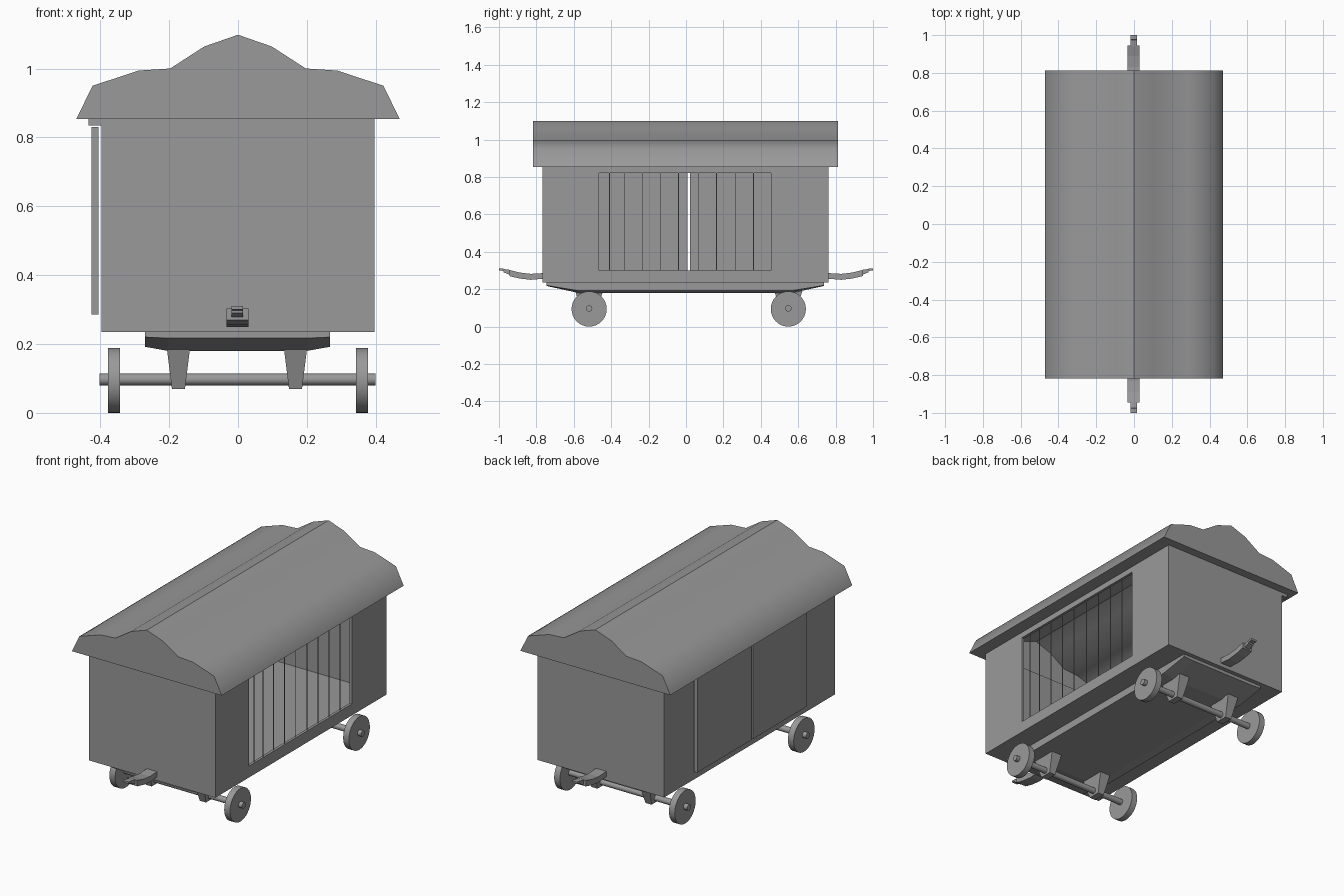
import bpy, bmesh, math
from mathutils import Matrix, Vector

if "Cube" in bpy.data.objects:
    bpy.data.objects.remove(bpy.data.objects["Cube"])

# Dark grey used on every part
grey = bpy.data.materials.new("dark_grey")
grey.diffuse_color = (.32, .32, .32, 1)
grey.use_nodes = True
grey.node_tree.nodes["Principled BSDF"].inputs["Base Color"].default_value = grey.diffuse_color


def finish(name, bm):
    bmesh.ops.recalc_face_normals(bm, faces=bm.faces[:])
    me = bpy.data.meshes.new(name)
    bm.to_mesh(me)
    bm.free()
    me.materials.append(grey)
    ob = bpy.data.objects.new(name, me)
    bpy.context.collection.objects.link(ob)
    return ob


def box(name, x, y, z):
    bm = bmesh.new()
    size = Vector((x[1] - x[0], y[1] - y[0], z[1] - z[0]))
    mid = Vector((x[0] + x[1], y[0] + y[1], z[0] + z[1])) / 2
    bmesh.ops.create_cube(bm, size=1, matrix=Matrix.Translation(mid) @ Matrix.Diagonal(size).to_4x4())
    return finish(name, bm)


def loft(name, sections):
    """Join equal-length point loops and cap both ends."""
    bm = bmesh.new()
    rings = [[bm.verts.new(p) for p in s] for s in sections]
    n = len(rings[0])
    for a, b in zip(rings, rings[1:]):
        for i in range(n):
            j = (i + 1) % n
            bm.faces.new((a[i], a[j], b[j], b[i]))
    bm.faces.new(rings[0])
    bm.faces.new(rings[-1])
    return finish(name, bm)


def rod(name, x0, x1, y, z, r, sides):
    bm = bmesh.new()
    m = Matrix.Translation(((x0 + x1) / 2, y, z)) @ Matrix.Rotation(math.pi / 2, 4, 'Y')
    bmesh.ops.create_cone(bm, cap_ends=True, segments=sides, radius1=r, radius2=r, depth=x1 - x0, matrix=m)
    for f in bm.faces:
        f.smooth = len(f.verts) == 4
    for e in bm.edges:
        e.smooth = e.calc_face_angle() < 0.8
    return finish(name, bm)


def cut(ob, cutter):
    mod = ob.modifiers.new("cut", 'BOOLEAN')
    mod.operation, mod.object, mod.solver = 'DIFFERENCE', cutter, 'EXACT'
    bpy.context.view_layer.objects.active = ob
    bpy.ops.object.modifier_apply(modifier=mod.name)
    bpy.data.objects.remove(cutter)


# Hollow body, open at the top, with an opening through both sides
body = box("body", (-.397, .396), (-.768, .762), (.235, .854))
cut(body, box("hollow_cutter", (-.382, .381), (-.753, .747), (.25, 1)))
cut(body, box("opening_cutter", (-.6, .6), (-.466, .455), (.3, .82)))

# Curved roof shell with gable ends and eave undersides
half = [(.47, .853), (.422, .95), (.289, .994), (.197, 1.0), (.098, 1.064)]
profile = [(-x, z) for x, z in half] + [(0, 1.098)] + [(x, z) for x, z in reversed(half)]
bm = bmesh.new()
front, back = [[bm.verts.new((x, y, z)) for x, z in profile] for y in (-.817, .812)]
for i in range(len(profile) - 1):
    f = bm.faces.new((front[i], front[i + 1], back[i + 1], back[i]))
    f.smooth = True
bm.faces.new(front)
bm.faces.new(back)
outer = [front[0], front[-1], back[-1], back[0]]
inner = [bm.verts.new((x, y, .853)) for x, y in ((-.385, -.755), (.385, -.755), (.385, .75), (-.385, .75))]
for i in range(4):
    j = (i + 1) % 4
    bm.faces.new((outer[i], outer[j], inner[j], inner[i]))
for e in bm.edges:
    ridge = all(abs(v.co.x) < .001 for v in e.verts)
    e.smooth = not ridge and all(f.smooth for f in e.link_faces)
finish("roof", bm)

# Cage bars in the right-hand opening
for i, y in enumerate((-.409, -.33, -.233, -.136, -.04, .066, .163, .264, .361)):
    box(f"bar_{i + 1}", (.385, .389), (y - .0015, y + .0015), (.3, .82))

# Sliding doors and their rail on the left side
box("door_front", (-.425, -.405), (-.475, .009), (.285, .83))
box("door_back", (-.425, -.405), (.021, .506), (.285, .83))
box("door_rail", (-.434, -.395), (-.768, .762), (.834, .853))


# Underframe, tapered towards both ends
def frame_section(y, side, low):
    return [(-.27, y, .237), (.267, y, .237), (.267, y, side), (.2, y, low), (-.203, y, low), (-.27, y, side)]


loft("underframe", [frame_section(-.745, .22, .217), frame_section(-.575, .192, .18),
                    frame_section(.567, .192, .18), frame_section(.737, .22, .217)])

# Axles, wheels and axle brackets
for end, y in (("front", -.518), ("back", .547)):
    rod(f"{end}_axle", -.402, .4, y, .097, .017, 16)
    for side, s in (("left", -1), ("right", 1)):
        rod(f"{end}_{side}_wheel", min(s * .342, s * .378), max(s * .342, s * .378), y, .094, .094, 32)
        loft(f"{end}_{side}_bracket",
             [[(s * .17 - .003 + a * w, y + b * d, z) for a, b in ((-1, -1), (1, -1), (1, 1), (-1, 1))]
              for w, d, z in ((.034, .075, .19), (.019, .035, .07))])

# Curved couplers with a narrow stepped hook: (y, half width, bottom, top)
arm = [(.76, .032, .256, .286), (.83, .032, .25, .282), (.89, .032, .257, .289), (.945, .032, .27, .303)]
hook = [(.94, .017, .276, .303), (.975, .017, .29, .308), (.976, .017, .298, .31), (1.0, .017, .3, .311)]
for end, s in (("front", -1), ("back", 1)):
    for part, path in (("coupler_arm", arm), ("coupler_hook", hook)):
        loft(f"{end}_{part}", [[(-w - .002, s * y, lo), (w - .002, s * y, lo), (w - .002, s * y, hi),
                                (-w - .002, s * y, hi)] for y, w, lo, hi in path])
